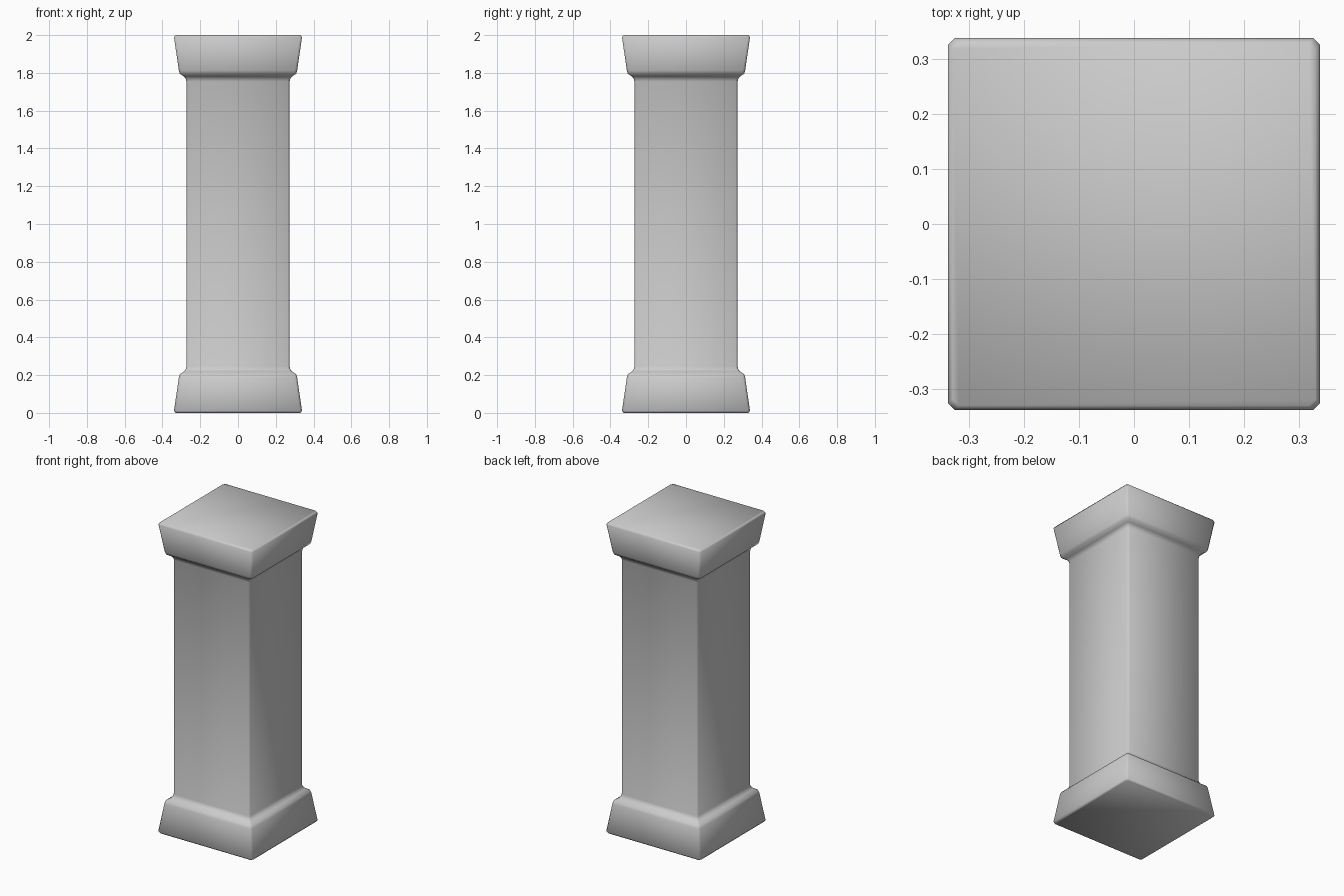
import bpy, bmesh

if "Cube" in bpy.data.objects:
    bpy.data.objects.remove(bpy.data.objects["Cube"])

# Half profile of the pillar: (half width, height, corner chamfer), base to mid-shaft
HALF = [(0.331, 0.0, 0.012), (0.339, 0.011, 0.012), (0.313, 0.188, 0.012),
        (0.308, 0.204, 0.012), (0.287, 0.218, 0.011), (0.278, 0.228, 0.010),
        (0.273, 0.245, 0.010)]
# Capital mirrors the base
PROFILE = HALF + [(w, 2.0 - z, c) for w, z, c in reversed(HALF)]


def square_ring(bm, w, z, c):
    """Square cross-section with chamfered corners."""
    a = w - c
    pts = [(a, -w), (w, -a), (w, a), (a, w), (-a, w), (-w, a), (-w, -a), (-a, -w)]
    return [bm.verts.new((x, y, z)) for x, y in pts]


# Loft the rings into one continuous pillar
bm = bmesh.new()
rings = [square_ring(bm, *p) for p in PROFILE]
for lo, hi in zip(rings, rings[1:]):
    for i in range(8):
        j = (i + 1) % 8
        bm.faces.new((lo[i], lo[j], hi[j], hi[i]))
# Flat end caps
bm.faces.new(reversed(rings[0]))
bm.faces.new(rings[-1])
bmesh.ops.recalc_face_normals(bm, faces=bm.faces)
for f in bm.faces:
    f.smooth = True

mesh = bpy.data.meshes.new("square_pillar")
bm.to_mesh(mesh)
bm.free()
pillar = bpy.data.objects.new("square_pillar", mesh)
bpy.context.collection.objects.link(pillar)
